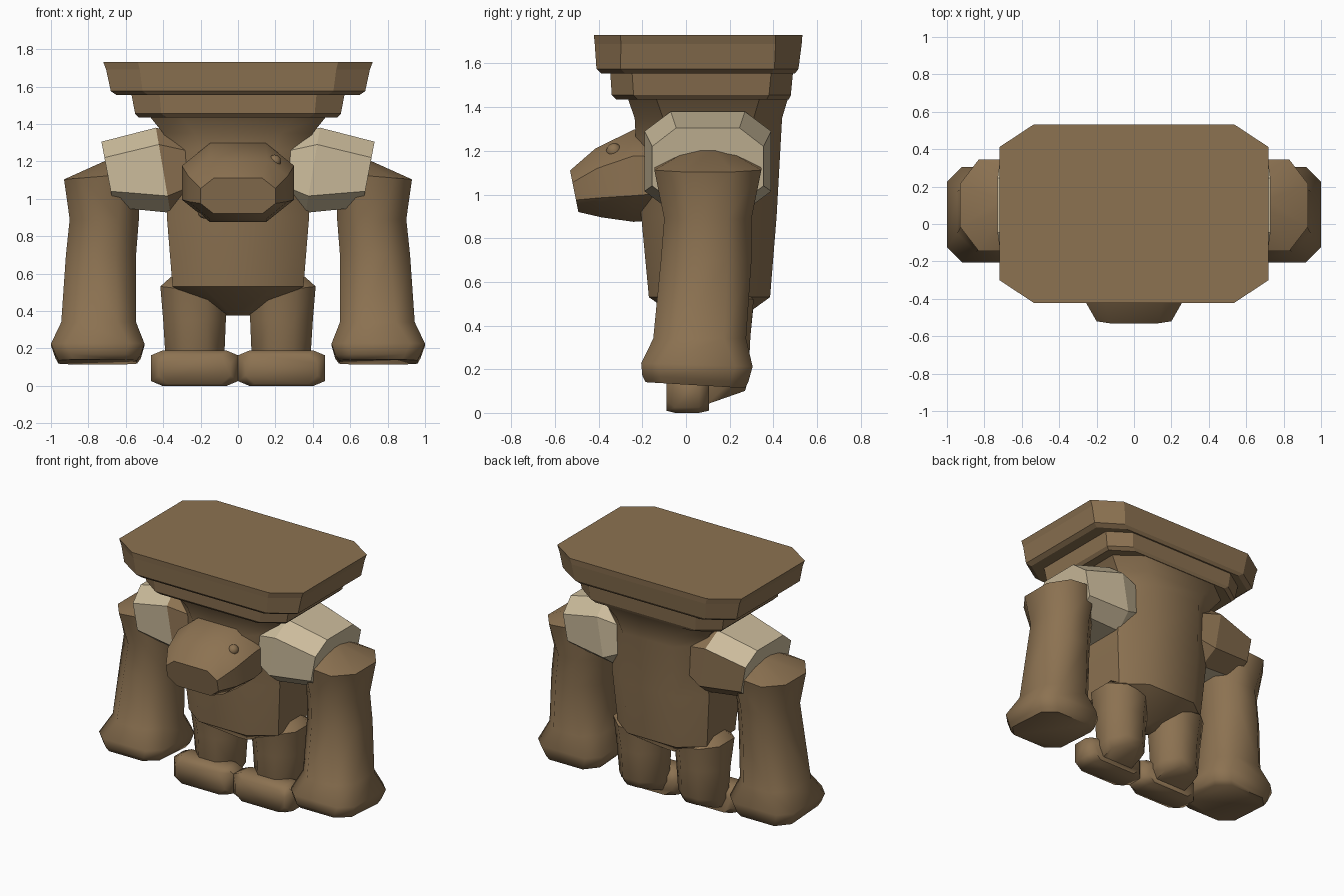
import bpy, bmesh, math


def material(name, rgb):
    m = bpy.data.materials.new(name)
    m.diffuse_color = (*rgb, 1)
    return m


BROWN = material("brown", (0.262, 0.168, 0.083))
BEIGE = material("beige", (0.60, 0.50, 0.33))


def loft(name, axis, rings, side=1, smooth=40, mat=BROWN):
    """Skin chamfered rectangles: (pos, a0, a1, b0, b1, cut_a, cut_b, slope_a, slope_b)."""
    bm = bmesh.new()
    loops = []
    for pos, a0, a1, b0, b1, ca, cb, sa, sb in rings:
        outline = [(a0 + ca, b0), (a1 - ca, b0), (a1, b0 + cb), (a1, b1 - cb),
                   (a1 - ca, b1), (a0 + ca, b1), (a0, b1 - cb), (a0, b0 + cb)]
        loop = []
        for a, b in outline:
            c = pos + sa * (a - (a0 + a1) / 2) + sb * (b - (b0 + b1) / 2)
            x, y, z = {"x": (c, a, b), "y": (a, c, b), "z": (a, b, c)}[axis]
            loop.append(bm.verts.new((x * side, y, z)))
        loops.append(loop)
    for lo, hi in zip(loops, loops[1:]):
        for i in range(8):
            j = (i + 1) % 8
            bm.faces.new((lo[i], lo[j], hi[j], hi[i]))
    bm.faces.new(loops[0])
    bm.faces.new(loops[-1])
    bmesh.ops.recalc_face_normals(bm, faces=bm.faces)
    return finish(name, bm, smooth, mat)


def finish(name, bm, smooth, mat):
    me = bpy.data.meshes.new(name)
    bm.to_mesh(me)
    bm.free()
    ob = bpy.data.objects.new(name, me)
    bpy.context.collection.objects.link(ob)
    me.materials.append(mat)
    if smooth:
        bpy.ops.object.select_all(action='DESELECT')
        ob.select_set(True)
        bpy.context.view_layer.objects.active = ob
        bpy.ops.object.shade_smooth_by_angle(angle=math.radians(smooth))
    return ob


# Stepped platform on top
loft("platform", "z", [
    (1.555, -.65, .65, -.39, .50, .17, .11, 0, 0),
    (1.575, -.68, .68, -.41, .515, .17, .11, 0, 0),
    (1.69, -.705, .705, -.418, .53, .18, .12, 0, 0),
    (1.73, -.72, .72, -.422, .533, .185, .122, 0, 0)], smooth=0)
loft("platform_step", "z", [
    (1.435, -.53, .53, -.32, .47, .15, .1, 0, 0),
    (1.455, -.55, .55, -.34, .48, .14, .1, 0, 0),
    (1.56, -.57, .57, -.347, .49, .15, .1, 0, 0)], smooth=0)

# Body
loft("body", "z", [
    (0.375, -.06, .06, .05, .17, .03, .03, 0, 0),
    (0.53, -.35, .35, -.17, .385, .16, .12, 0, 0),
    (0.90, -.38, .38, -.205, .415, .18, .13, 0, 0),
    (1.26, -.36, .36, -.23, .435, .17, .13, 0, 0),
    (1.35, -.40, .40, -.235, .44, .17, .13, 0, 0),
    (1.45, -.48, .48, -.27, .47, .17, .13, 0, 0)])

# Head
loft("head", "y", [
    (-.512, -.20, .20, .92, 1.11, .07, .055, 0, -.2),
    (-.40, -.265, .265, .895, 1.21, .11, .09, 0, -.1),
    (-.24, -.30, .30, .875, 1.297, .15, .12, 0, 0),
    (-.05, -.28, .28, .89, 1.29, .14, .12, 0, 0)])

# Eyes, one high and one low
for name, loc in (("upper_eye", (.195, -.33, 1.20)), ("lower_eye", (-.18, -.27, .93))):
    bm = bmesh.new()
    bmesh.ops.create_icosphere(bm, subdivisions=2, radius=0.036)
    bmesh.ops.translate(bm, verts=bm.verts, vec=loc)
    finish(name, bm, 60, BROWN)

for side, tag in ((1, "right"), (-1, "left")):
    # Arms with wide fists
    loft(tag + "_arm", "z", [
        (.127, .54, .96, -.185, .27, .08, .08, 0, -.06),
        (.155, .52, .975, -.20, .285, .08, .08, 0, -.06),
        (.22, .50, 1.0, -.205, .305, .08, .08, 0, -.03),
        (.34, .545, .945, -.15, .275, .10, .10, 0, 0),
        (.70, .545, .92, -.115, .30, .11, .11, 0, 0),
        (.89, .53, .90, -.10, .30, .11, .11, 0, 0),
        (1.12, .52, .93, -.145, .345, .10, .13, -.08, 0),
        (1.215, .46, .71, .02, .18, .06, .05, -.1, 0)], side, 50)

    # Shoulder blocks
    pad = loft(tag + "_shoulder", "x", [
        (.24, -.15, .35, .99, 1.33, .10, .08, 0, 0),
        (.40, -.19, .39, .925, 1.38, .12, .09, 0, .17),
        (.697, -.155, .355, .955, 1.305, .11, .085, 0, .19)], side, 0, BEIGE)
    pad.data.materials.append(BROWN)
    if side < 0:  # brown inner band and back faces
        for f in pad.data.polygons:
            n = f.normal
            if abs(f.center.x) < .36 or n.y > .5 and n.z < .3 or n.y > .2 and n.z < 0:
                f.material_index = 1

    # Legs
    loft(tag + "_leg", "z", [
        (.055, .11, .35, .01, .27, .08, .08, 0, .35),
        (.12, .075, .385, -.01, .285, .09, .09, 0, .2),
        (.35, .065, .40, -.02, .295, .10, .09, 0, 0),
        (.51, .06, .415, -.04, .31, .10, .09, .12, 0),
        (.57, .14, .36, .02, .25, .06, .06, .1, 0)], side, 50)

    # Feet
    loft(tag + "_foot", "y", [
        (-.09, .04, .425, .01, .165, .05, .045, 0, 0),
        (-.05, 0, .465, .0, .188, .06, .025, 0, 0),
        (.06, 0, .465, .0, .188, .06, .025, 0, 0),
        (.105, .04, .425, .01, .165, .05, .045, 0, 0)], side, 50)
